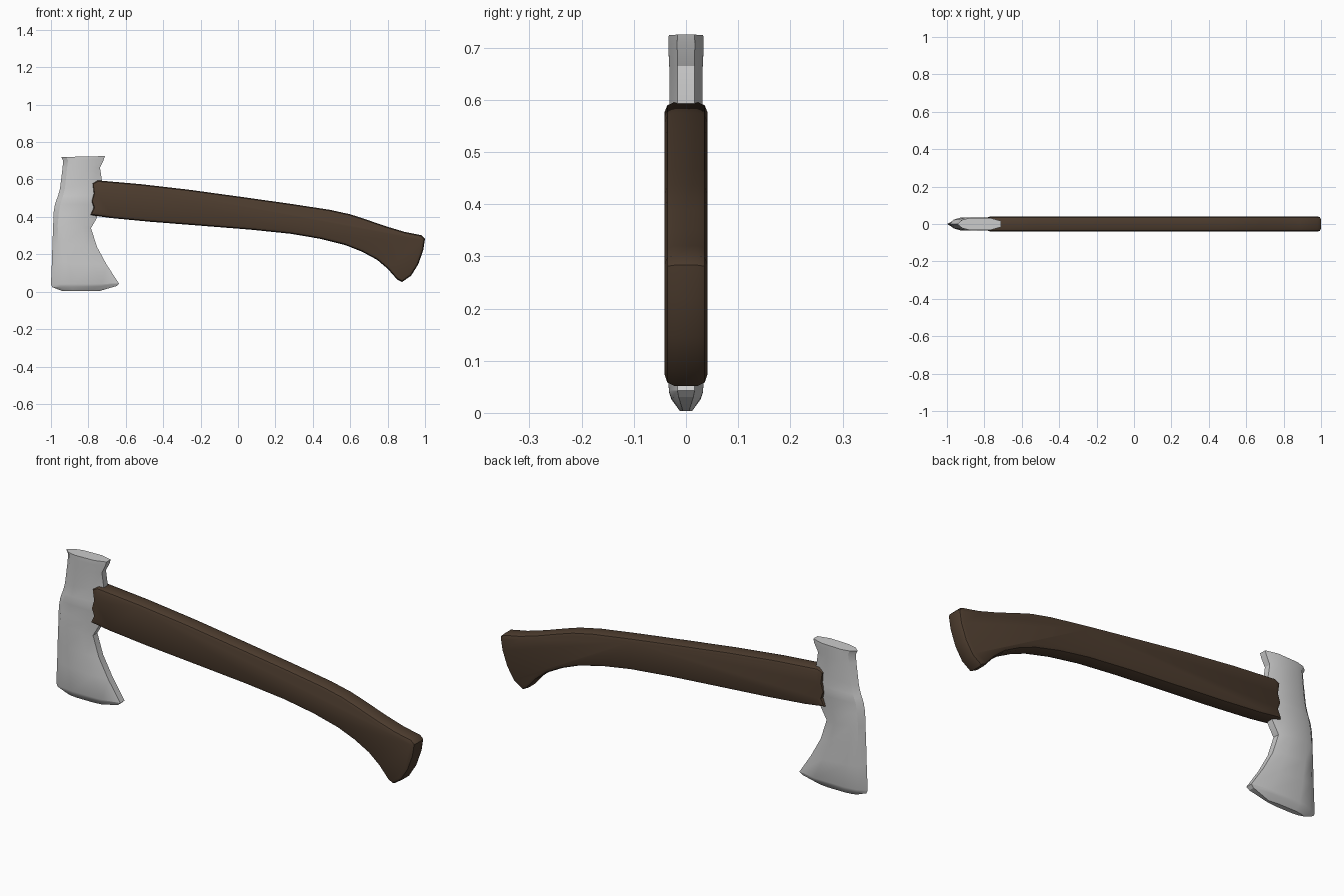
import bpy, bmesh, math


def finish(bm, name, angle):
    bmesh.ops.recalc_face_normals(bm, faces=bm.faces[:])
    mesh = bpy.data.meshes.new(name)
    bm.to_mesh(mesh)
    bm.free()
    obj = bpy.data.objects.new(name, mesh)
    bpy.context.collection.objects.link(obj)
    bpy.ops.object.select_all(action='DESELECT')
    obj.select_set(True)
    bpy.context.view_layer.objects.active = obj
    bpy.ops.object.shade_smooth_by_angle(angle=math.radians(angle))
    return obj


# Axe head: lofted sections (left x, left z, right x, right z, half thickness)
sections = [
    (-0.945, 0.720, -0.712, 0.725, 0.033),
    (-0.935, 0.700, -0.718, 0.705, 0.034),
    (-0.938, 0.660, -0.738, 0.665, 0.032),
    (-0.952, 0.550, -0.727, 0.590, 0.032),
    (-0.963, 0.510, -0.735, 0.515, 0.032),
    (-0.970, 0.492, -0.735, 0.490, 0.035),
    (-0.978, 0.470, -0.738, 0.465, 0.032),
    (-0.986, 0.425, -0.754, 0.395, 0.033),
    (-0.988, 0.360, -0.786, 0.340, 0.034),
    (-0.992, 0.260, -0.754, 0.240, 0.034),
    (-0.995, 0.160, -0.702, 0.144, 0.034),
    (-1.000, 0.040, -0.636, 0.043, 0.033),
    (-0.992, 0.024, -0.650, 0.030, 0.028),
    (-0.940, 0.004, -0.740, 0.004, 0.012),
]
# Half cross-section: sharp front edge, flat sides, narrow back
half = [(0.0, 0.0), (0.12, 0.7), (0.3, 1.0), (0.75, 1.0), (1.0, 0.5)]
outline = half + [(u, -v) for u, v in reversed(half[1:])]

bm = bmesh.new()
rings = []
for xl, zl, xr, zr, t in sections:
    rings.append([bm.verts.new((xl + (xr - xl) * u, v * t, zl + (zr - zl) * u))
                  for u, v in outline])
n = len(outline)
for a, b in zip(rings, rings[1:]):
    for i in range(n):
        j = (i + 1) % n
        bm.faces.new((a[i], a[j], b[j], b[i]))
bm.faces.new(rings[0])
bm.faces.new(rings[-1])
finish(bm, "axe_head", 25)

# Handle: side profile extruded across y, rims rounded
profile = [
    (-0.78, 0.58), (-0.75, 0.595), (-0.52, 0.575), (-0.26, 0.545), (0.01, 0.508),
    (0.28, 0.47), (0.49, 0.438), (0.60, 0.414), (0.68, 0.388), (0.79, 0.35),
    (0.89, 0.32), (0.98, 0.302), (1.0, 0.283), (0.99, 0.22), (0.963, 0.145),
    (0.925, 0.085), (0.877, 0.052), (0.85, 0.066), (0.80, 0.123), (0.743, 0.171),
    (0.663, 0.214), (0.572, 0.25), (0.44, 0.283), (0.28, 0.31), (0.065, 0.332),
    (-0.20, 0.353), (-0.47, 0.374), (-0.68, 0.394), (-0.79, 0.41),
    (-0.772, 0.45), (-0.785, 0.485), (-0.772, 0.525),
]
W = 0.041
bm = bmesh.new()
face = bm.faces.new([bm.verts.new((x, -W, z)) for x, z in profile])
ext = bmesh.ops.extrude_face_region(bm, geom=[face], use_keep_orig=True)
for g in ext["geom"]:
    if isinstance(g, bmesh.types.BMVert):
        g.co.y = W
bmesh.ops.recalc_face_normals(bm, faces=bm.faces[:])
rims = [e for e in bm.edges if abs(e.verts[0].co.y - e.verts[1].co.y) < 1e-6]
bmesh.ops.bevel(bm, geom=rims, offset=0.018, segments=2, profile=0.5,
                affect='EDGES', clamp_overlap=True)
handle = finish(bm, "handle", 35)
wood = bpy.data.materials.new("dark_wood")
wood.diffuse_color = (0.075, 0.046, 0.028, 1)
handle.data.materials.append(wood)
